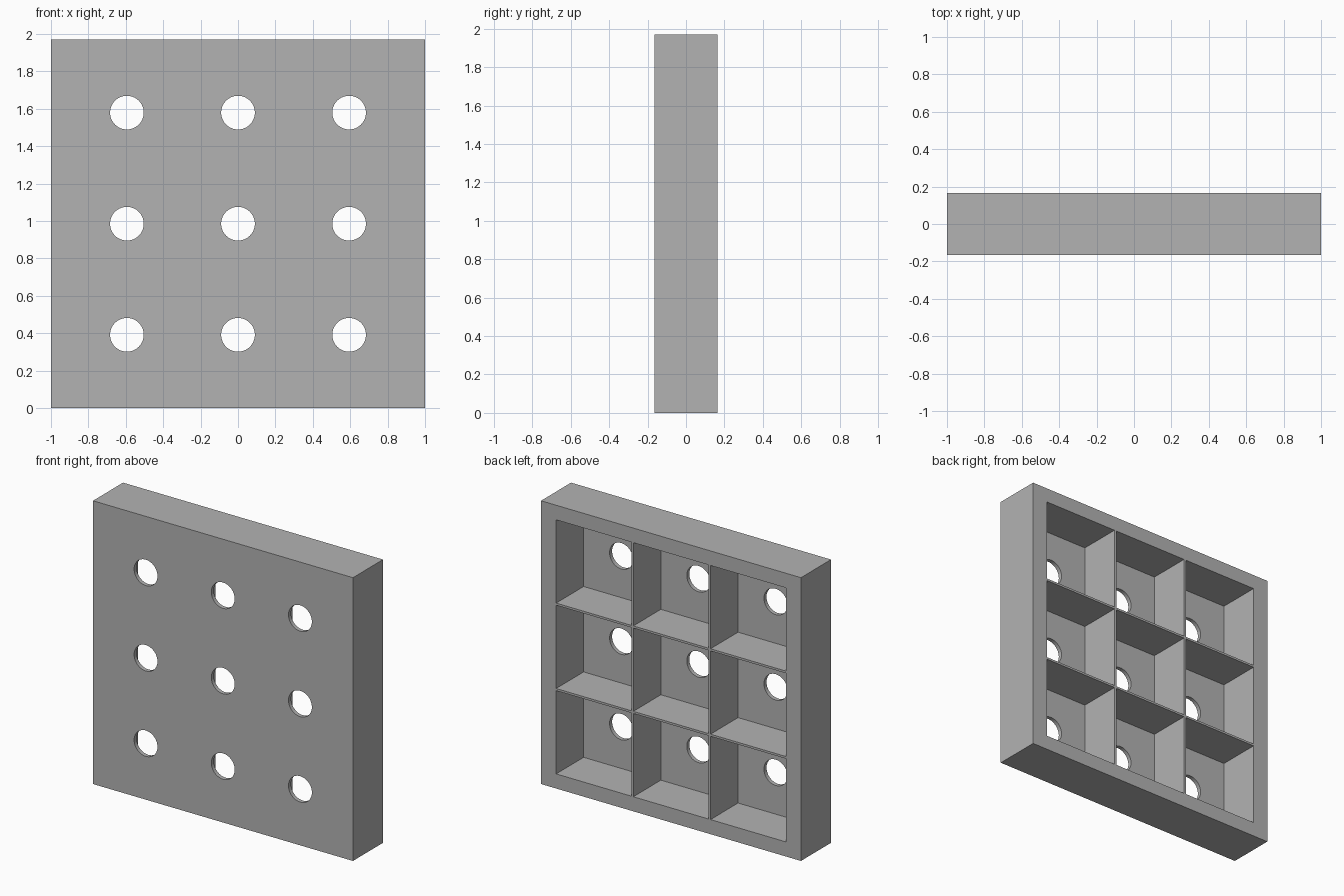
import bpy
import bmesh
from mathutils import Matrix, Vector

cube = bpy.data.objects.get("Cube")
if cube:
    bpy.data.objects.remove(cube, do_unlink=True)

WIDTH, DEPTH, HEIGHT = 2.0, 0.33, 1.97
PITCH, RIB, FRONT_WALL, HOLE_RADIUS = 0.594, 0.015, 0.028, 0.09
CELL = PITCH - RIB

grey = bpy.data.materials.new("grey")
grey.use_nodes = True
colour = (0.45, 0.45, 0.45, 1)
grey.diffuse_color = colour
grey.node_tree.nodes["Principled BSDF"].inputs["Base Color"].default_value = colour


def add_box(bm, centre, size):
    bmesh.ops.create_cube(bm, size=1, matrix=Matrix.Translation(centre) @ Matrix.Diagonal((*size, 1)))


def add_hole(bm, centre):
    turn = Matrix.Rotation(1.5707963, 4, "X")
    bmesh.ops.create_cone(bm, cap_ends=True, segments=64, radius1=HOLE_RADIUS,
                          radius2=HOLE_RADIUS, depth=DEPTH * 2,
                          matrix=Matrix.Translation(centre) @ turn)


def make_object(name, bm):
    mesh = bpy.data.meshes.new(name)
    bm.to_mesh(mesh)
    bm.free()
    mesh.materials.append(grey)
    obj = bpy.data.objects.new(name, mesh)
    bpy.context.collection.objects.link(obj)
    return obj


# Solid block for the panel
block = bmesh.new()
add_box(block, (0, 0, HEIGHT / 2), (WIDTH, DEPTH, HEIGHT))
panel = make_object("compartment_panel", block)

# Cutters: square pockets open at the back, round holes through the front wall
pockets, holes = bmesh.new(), bmesh.new()
for i in (-1, 0, 1):
    for j in (-1, 0, 1):
        centre = Vector((i * PITCH, 0, HEIGHT / 2 + j * PITCH))
        add_box(pockets, centre + Vector((0, FRONT_WALL + DEPTH / 2, 0)), (CELL, DEPTH * 2, CELL))
        add_hole(holes, centre)

cutters = [make_object("pocket_cutter", pockets), make_object("hole_cutter", holes)]
bpy.context.view_layer.objects.active = panel
panel.select_set(True)
for cutter in cutters:
    cutter.hide_render = True
    cut = panel.modifiers.new(cutter.name, "BOOLEAN")
    cut.operation = "DIFFERENCE"
    cut.solver = "EXACT"
    cut.object = cutter
    bpy.ops.object.modifier_apply(modifier=cut.name)
    bpy.data.objects.remove(cutter, do_unlink=True)

# Round hole walls are smooth, all other edges stay sharp
bpy.ops.object.shade_smooth_by_angle(angle=0.5)
